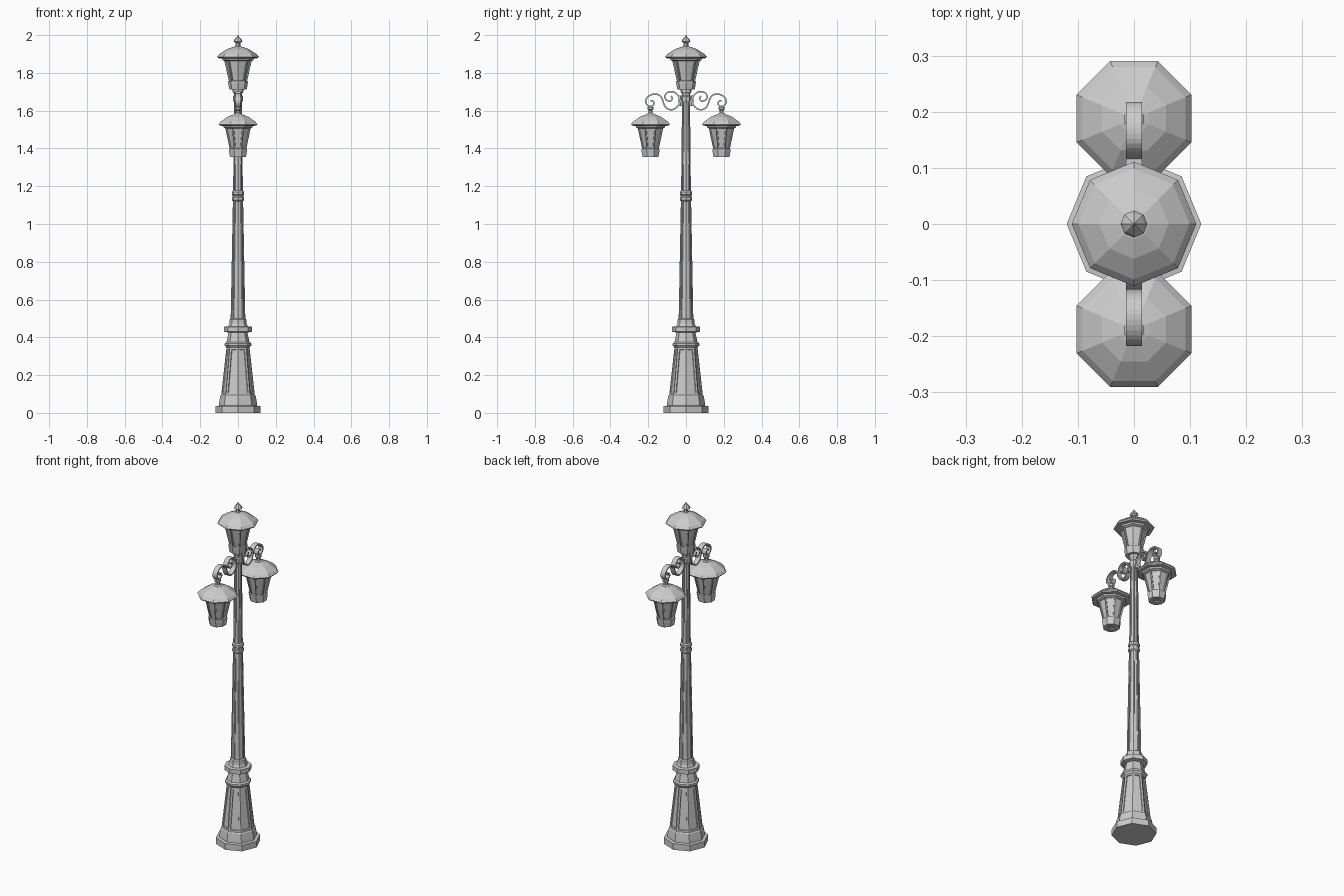
import bpy, bmesh
from math import sin, cos, pi
from mathutils import Vector

if "Cube" in bpy.data.objects:
    bpy.data.objects.remove(bpy.data.objects["Cube"])


def octagon_stack(name, profile, panels=(), loc=(0, 0, 0), rot=0.0):
    """Loft an octagonal (radius, z) profile; panels = (segment, border, recess)."""
    bm = bmesh.new()
    rings = [[bm.verts.new((r * cos(k * pi / 4), r * sin(k * pi / 4), z))
              for k in range(8)] for r, z in profile]
    segments = []
    for a, b in zip(rings, rings[1:]):
        segments.append([bm.faces.new((a[k], a[(k + 1) % 8], b[(k + 1) % 8], b[k]))
                         for k in range(8)])
    bm.faces.new(rings[0][::-1])
    bm.faces.new(rings[-1])
    bmesh.ops.recalc_face_normals(bm, faces=bm.faces)
    for seg, border, recess in panels:
        bmesh.ops.inset_individual(bm, faces=segments[seg], thickness=border,
                                   use_even_offset=True)
        bmesh.ops.inset_individual(bm, faces=segments[seg], thickness=0.0015,
                                   depth=-recess, use_even_offset=True)
    me = bpy.data.meshes.new(name)
    bm.to_mesh(me)
    bm.free()
    ob = bpy.data.objects.new(name, me)
    ob.location = loc
    ob.rotation_euler.z = rot
    bpy.context.collection.objects.link(ob)
    return ob


def smooth_path(pts, steps=3):
    """Catmull-Rom interpolation through 2D points."""
    p = [Vector(q) for q in pts]
    p = [2 * p[0] - p[1]] + p + [2 * p[-1] - p[-2]]
    out = []
    for a, b, c, d in zip(p, p[1:], p[2:], p[3:]):
        for s in range(steps):
            t = s / steps
            out.append(0.5 * (2 * b + (c - a) * t + (2 * a - 5 * b + 4 * c - d) * t * t
                              + (3 * b - a - 3 * c + d) * t ** 3))
    return out + [p[-2]]


def scroll(name, pts, side):
    """Flat iron strip bent along a path in the YZ plane."""
    path = smooth_path(pts)
    w = 0.014
    verts = [(x, side * q.x, q.y) for q in path for x in (-w, w)]
    faces = [(2 * i, 2 * i + 1, 2 * i + 3, 2 * i + 2) for i in range(len(path) - 1)]
    me = bpy.data.meshes.new(name)
    me.from_pydata(verts, [], faces)
    ob = bpy.data.objects.new(name, me)
    bpy.context.collection.objects.link(ob)
    mod = ob.modifiers.new("thickness", 'SOLIDIFY')
    mod.thickness = 0.008
    mod.offset = 0


def lantern(prefix, loc, rot):
    """Cup, glazed body and roof; z is measured from the lantern's underside."""
    octagon_stack(prefix + "_cup", [(0.016, 0.006), (0.02, 0), (0.046, 0), (0.052, 0.034),
                                    (0.052, 0.042), (0.044, 0.045)], loc=loc, rot=rot)
    octagon_stack(prefix + "_glazing", [(0.047, 0.04), (0.074, 0.158)],
                  [(0, 0.005, 0.006)], loc, rot)
    octagon_stack(prefix + "_roof", [(0.07, 0.15), (0.082, 0.155), (0.084, 0.164),
                                     (0.105, 0.166), (0.111, 0.173), (0.099, 0.187),
                                     (0.062, 0.212), (0.028, 0.225), (0.012, 0.229)],
                  loc=loc, rot=rot)


# Pedestal with recessed panels
octagon_stack("pedestal", [(0.12, 0), (0.12, 0.036), (0.102, 0.038), (0.1, 0.055),
                           (0.094, 0.09), (0.089, 0.095), (0.061, 0.345), (0.066, 0.352),
                           (0.071, 0.357), (0.071, 0.368), (0.061, 0.374), (0.05, 0.425),
                           (0.073, 0.43), (0.073, 0.456), (0.052, 0.458), (0.046, 0.472),
                           (0.044, 0.495), (0.037, 0.5)], [(5, 0.01, 0.005)])

# Fluted shaft in two lengths with the ring moulding between
octagon_stack("lower_shaft", [(0.039, 0.49), (0.027, 1.13)], [(0, 0.004, 0.003)])
octagon_stack("shaft_ring", [(0.026, 1.12), (0.032, 1.126), (0.032, 1.14), (0.028, 1.143),
                             (0.028, 1.152), (0.032, 1.156), (0.032, 1.17), (0.025, 1.177)])
octagon_stack("upper_shaft", [(0.026, 1.17), (0.021, 1.66)], [(0, 0.003, 0.002)])
octagon_stack("shaft_collar", [(0.02, 1.64), (0.027, 1.655), (0.027, 1.675), (0.022, 1.68),
                               (0.022, 1.69), (0.029, 1.7), (0.029, 1.715)])

# Top lantern and finial
lantern("top_lantern", (0, 0, 1.712), 0)
octagon_stack("finial", [(0.016, 1.93), (0.012, 1.945), (0.012, 1.958), (0.024, 1.966),
                         (0.019, 1.976), (0.006, 1.992), (0.001, 2.0)])

# S-shaped scroll arms with hanging side lanterns
arm = [(0.08, 1.678), (0.072, 1.665), (0.083, 1.65), (0.103, 1.656), (0.113, 1.675),
       (0.1, 1.695), (0.075, 1.701), (0.05, 1.69), (0.035, 1.665), (0.037, 1.635),
       (0.055, 1.613), (0.08, 1.605), (0.105, 1.615), (0.119, 1.64), (0.127, 1.665),
       (0.145, 1.684), (0.17, 1.688), (0.196, 1.678), (0.213, 1.656), (0.207, 1.631),
       (0.187, 1.622), (0.17, 1.634), (0.174, 1.65), (0.187, 1.652)]
for side, word in ((-1, "front"), (1, "back")):
    scroll(word + "_scroll_arm", arm, side)
    y = side * 0.188
    octagon_stack(word + "_arm_bracket", [(0.012, 1.625), (0.012, 1.68)],
                  loc=(0, side * 0.028, 0))
    octagon_stack(word + "_lantern_hanger", [(0.024, 1.572), (0.02, 1.583), (0.012, 1.588),
                                             (0.012, 1.602), (0.018, 1.607), (0.018, 1.618),
                                             (0.01, 1.624)], loc=(0, y, 0), rot=pi / 8)
    lantern(word + "_lantern", (0, y, 1.355), pi / 8)
